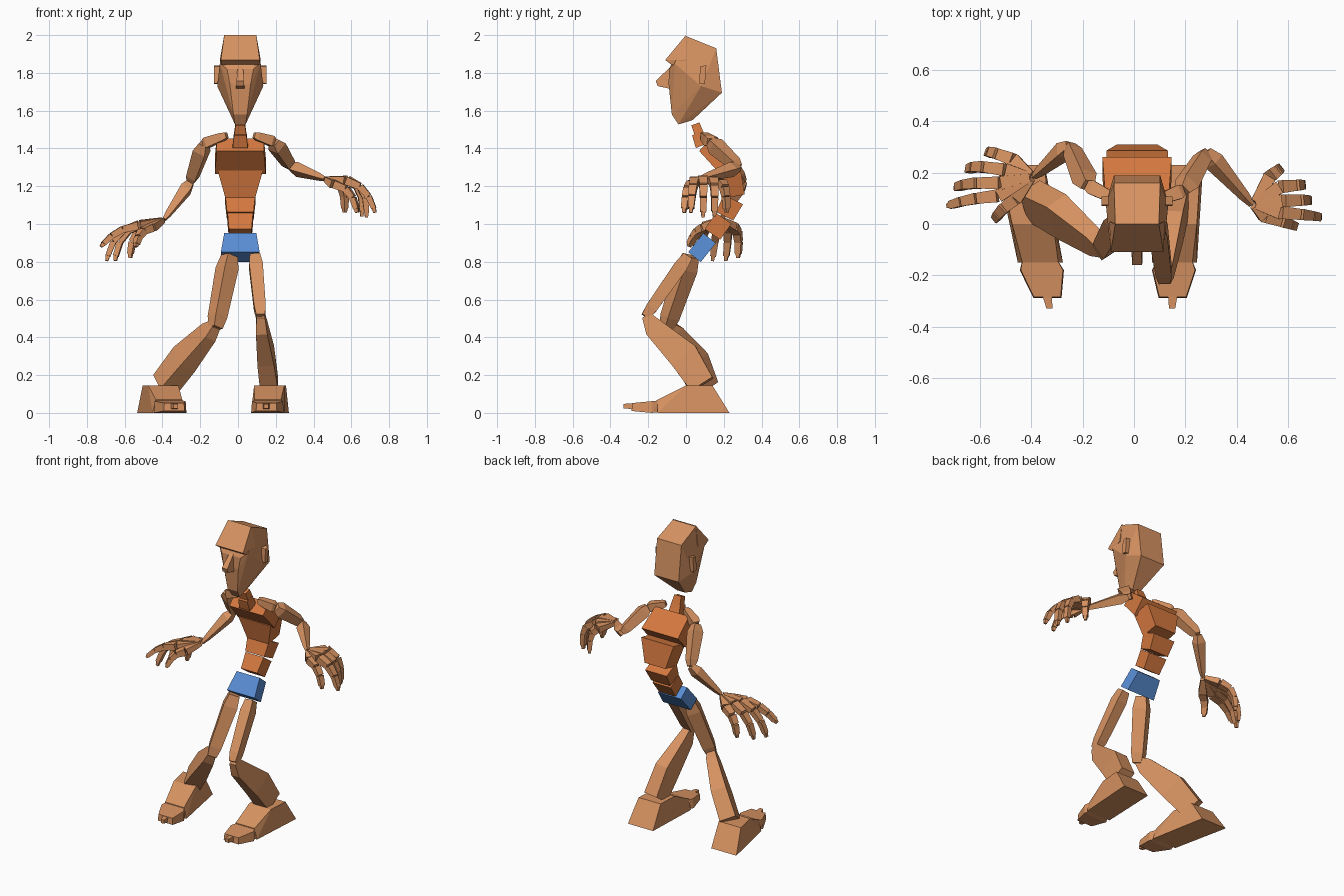
import bpy, bmesh, math
from mathutils import Vector as V

if "Cube" in bpy.data.objects:
    bpy.data.objects.remove(bpy.data.objects["Cube"])


def material(name, rgb):
    m = bpy.data.materials.new(name)
    m.diffuse_color = (*rgb, 1)
    m.use_nodes = True
    m.node_tree.nodes["Principled BSDF"].inputs["Base Color"].default_value = m.diffuse_color
    return m


SKIN = material("limb_tan", (0.68, 0.29, 0.12))
TORSO = material("torso_orange", (0.66, 0.19, 0.05))
BLUE = material("pelvis_blue", (0.10, 0.27, 0.66))
CX = 0.012  # body centre line


def finish(name, bm, mat):
    bmesh.ops.recalc_face_normals(bm, faces=bm.faces)
    me = bpy.data.meshes.new(name)
    bm.to_mesh(me)
    bm.free()
    me.materials.append(mat)
    bpy.context.collection.objects.link(bpy.data.objects.new(name, me))


def loft(name, path, sizes, side=(1, 0, 0), mat=SKIN):
    """Four-sided tube; sizes are (width along side, depth) at each path point."""
    bm = bmesh.new()
    path = [V(p) for p in path]
    rings = []
    for i, p in enumerate(path):
        t = (path[min(i + 1, len(path) - 1)] - path[max(i - 1, 0)]).normalized()
        s = V(side) - t * V(side).dot(t)
        s.normalize()
        n = t.cross(s)
        w, d = sizes[i][0] / 2, sizes[i][1] / 2
        rings.append([bm.verts.new(p + s * w * a + n * d * b)
                      for a, b in ((-1, -1), (1, -1), (1, 1), (-1, 1))])
    for r, q in zip(rings, rings[1:]):
        for k in range(4):
            bm.faces.new((r[k], r[(k + 1) % 4], q[(k + 1) % 4], q[k]))
    bm.faces.new(rings[0][::-1])
    bm.faces.new(rings[-1])
    finish(name, bm, mat)


def hull(name, half, cx=CX, shear=0.0, mat=SKIN):
    """Convex solid from half-width points mirrored about the centre cx."""
    bm = bmesh.new()
    for x, y, z in half:
        for s in (-1, 1):
            bm.verts.new((cx + s * x + shear * y, y, z))
    bmesh.ops.convex_hull(bm, input=bm.verts)
    bmesh.ops.dissolve_limit(bm, angle_limit=0.03, verts=bm.verts, edges=bm.edges)
    finish(name, bm, mat)


def bone(name, a, b, w, side, tip=0.6):
    """Limb segment: tapered at both ends, thickest near the start."""
    a, b = V(a), V(b)
    pts = [a.lerp(b, t) for t in (0, 0.18, 0.85, 1)]
    loft(name, pts, [(w[0] * tip,) * 2, (w[0],) * 2, (w[1],) * 2, (w[1] * tip,) * 2], side)


# Head: skull, brow, nose, ears
hull("head", [(.085, 0, 1.995), (.09, .16, 1.93), (.09, .19, 1.695), (.122, .08, 1.73),
              (.108, -.06, 1.85), (.07, -.09, 1.82), (.055, -.092, 1.74), (.036, -.075, 1.58),
              (.028, -.04, 1.527), (.028, .035, 1.55)])
hull("brow", [(.103, -.11, 1.868), (.1, -.075, 1.842), (.085, 0, 2.0), (.108, .01, 1.87)])
hull("nose", [(.014, -.08, 1.835), (.02, -.16, 1.757), (.02, -.15, 1.73), (.022, -.08, 1.715)])
for s, n in ((-1, "left"), (1, "right")):
    hull("ear_" + n, [(.014, y, z) for y, z in ((.07, 1.745), (.1, 1.74), (.108, 1.84), (.075, 1.835))],
         CX + s * .125)

# Neck and spine, from the top down: (name, y/z start, y/z end, sizes)
for name, a, b, sa, sb, mat in (
        ("neck_upper", (.05, 1.53), (.07, 1.475), (.05, .045), (.065, .05), TORSO),
        ("neck_lower", (.06, 1.48), (.085, 1.415), (.065, .06), (.08, .07), TORSO),
        ("chest", (.1, 1.42), (.22, 1.31), (.25, .09), (.27, .12), TORSO),
        ("ribs", (.222, 1.295), (.252, 1.145), (.24, .13), (.155, .12), TORSO),
        ("belly", (.25, 1.13), (.205, 1.04), (.16, .115), (.14, .10), TORSO),
        ("waist", (.2, 1.03), (.14, .945), (.135, .10), (.12, .10), TORSO),
        ("pelvis", (.125, .925), (.045, .825), (.17, .085), (.205, .085), BLUE)):
    loft(name, [(CX, *a), (CX, *b)], [sa, sb], mat=mat)


def finger(name, knuckle, ctrl, tip, w):
    """Three bent finger segments and a small nub along a curve."""
    k, c, e = V(knuckle), V(ctrl), V(tip)
    side = (c - k).cross(V((0, 0, 1)))
    at = lambda t: k * (1 - t) ** 2 + c * 2 * t * (1 - t) + e * t * t
    cuts = (0, .36, .66, .92)
    for i in range(3):
        a, b = at(cuts[i] + .01), at(cuts[i + 1])
        g = w * (1 - .13 * i)
        loft(f"{name}_{i + 1}", [a, b], [(g, g * .85), (g * .85, g * .72)], side)
    loft(name + "_nub", [at(.91), e], [(.024, .024), (.016, .016)], side)


def arm(tag, inner, shoulder, elbow, wrist, fingers):
    sh, el, wr = V(shoulder), V(elbow), V(wrist)
    axis = (el - sh).cross(wr - el)
    bone("clavicle_" + tag, inner, shoulder, (.042, .055), (0, 0, 1), .7)
    bone("upper_arm_" + tag, shoulder, elbow, (.072, .055), axis)
    bone("forearm_" + tag, elbow, wrist, (.058, .03), axis)
    names = ("little", "ring", "middle", "index", "thumb")
    for n, (k, c, t) in zip(names, fingers):
        k = V(k)
        loft(f"palm_{n}_{tag}", [wr.lerp(k, .12), wr.lerp(k, .97)], [(.026, .026), (.052, .042)],
             (k - wr).cross(V((0, 0, 1))))
        finger(f"{n}_finger_{tag}", k, c, t, .05)


# Arms and hands
arm("left", (-.06, .09, 1.47), (-.18, .15, 1.425), (-.25, .305, 1.22), (-.39, .185, 1.025), (
    ((-.47, .25, .985), (-.57, .29, .97), (-.57, .275, .82)),
    ((-.50, .21, 1.0), (-.63, .235, .98), (-.65, .21, .805)),
    ((-.52, .16, 1.0), (-.66, .165, .985), (-.695, .14, .805)),
    ((-.53, .11, .99), (-.65, .10, .98), (-.725, .07, .88)),
    ((-.46, .10, .98), (-.53, .05, .97), (-.54, .015, .88))))
arm("right", (.085, .09, 1.47), (.19, .13, 1.435), (.28, .28, 1.30), (.46, .075, 1.24), (
    ((.53, .185, 1.22), (.57, .215, 1.21), (.565, .215, 1.06)),
    ((.57, .145, 1.23), (.67, .155, 1.22), (.655, .15, 1.04)),
    ((.58, .09, 1.235), (.69, .095, 1.22), (.68, .09, 1.035)),
    ((.57, .045, 1.23), (.69, .035, 1.21), (.725, .025, 1.06)),
    ((.51, .03, 1.21), (.61, 0, 1.20), (.63, -.01, 1.06))))

# Legs
left_axis = (.79, .51, -.34)
bone("thigh_left", (-.045, .025, .83), (-.12, -.105, .45), (.088, .075), left_axis, .75)
bone("thigh_right", (.09, .01, .83), (.12, -.215, .51), (.072, .062), (1, 0, 0), .75)
calf = [(.045, .05), (.06, .105), (.088, .16), (.095, .135)]
loft("calf_left", [(-.12, -.1, .465), (-.155, -.07, .425), (-.285, .03, .283), (-.39, .09, .145)],
     [(w * 1.1, d) for w, d in calf], left_axis)
loft("calf_right", [(.12, -.21, .515), (.125, -.17, .45), (.147, -.01, .3), (.165, .085, .15)], calf)

# Feet: heel block, toe cap and toe nub
for tag, cx, k in (("left", -.395, -.2), ("right", .165, .05)):
    hull("foot_" + tag, [(.093, .23, 0), (.088, -.15, 0), (.07, -.15, .07),
                         (.08, 0, .145), (.082, .14, .145)], cx, k)
    hull("toe_cap_" + tag, [(.068, -.14, .005), (.068, -.14, .066), (.086, -.18, 0),
                            (.082, -.18, .062), (.055, -.288, .01), (.052, -.285, .052)], cx, k)
    hull("toe_nub_" + tag, [(.018, -.28, .02), (.018, -.28, .05), (.012, -.33, .024),
                            (.012, -.33, .048)], cx, k)
